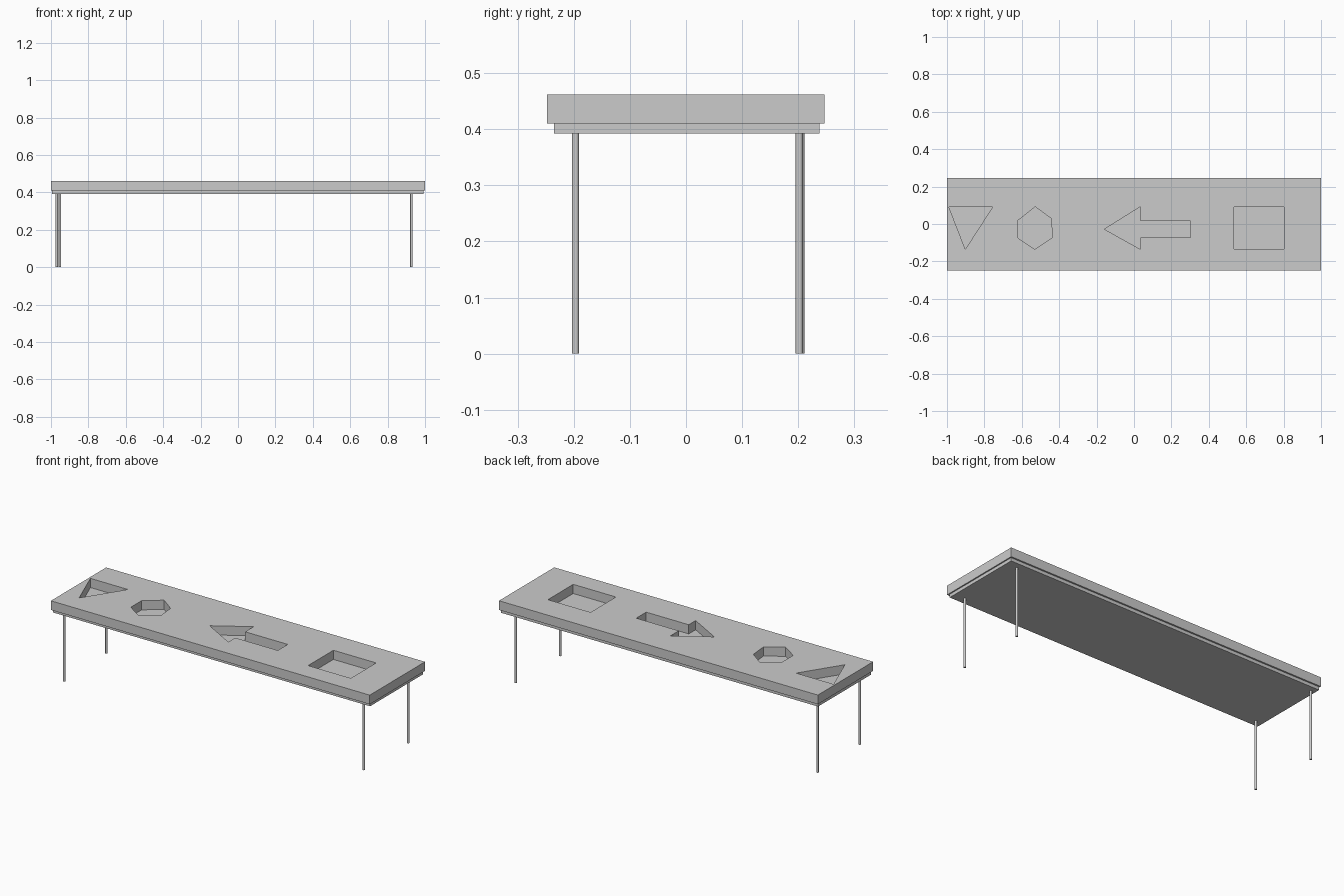
import bpy

if "Cube" in bpy.data.objects:
    bpy.data.objects.remove(bpy.data.objects["Cube"])

TOP, MID, LOW = 0.462, 0.41, 0.392


def rect(x0, x1, y0, y1):
    return [(x0, y0), (x1, y0), (x1, y1), (x0, y1)]


def slab(name, outlines, z0, z1):
    """Extruded flat panel; every outline after the first becomes a hole."""
    cu = bpy.data.curves.new(name, 'CURVE')
    cu.dimensions = '2D'
    cu.fill_mode = 'BOTH'
    cu.extrude = (z1 - z0) / 2
    for pts in outlines:
        sp = cu.splines.new('POLY')
        sp.points.add(len(pts) - 1)
        for p, (x, y) in zip(sp.points, pts):
            p.co = (x, y, 0, 1)
        sp.use_cyclic_u = True
        sp.use_smooth = False
    ob = bpy.data.objects.new(name, cu)
    ob.location.z = (z0 + z1) / 2
    bpy.context.collection.objects.link(ob)
    # turn into a plain mesh
    bpy.ops.object.select_all(action='DESELECT')
    ob.select_set(True)
    bpy.context.view_layer.objects.active = ob
    bpy.ops.object.convert(target='MESH')
    return ob


# Table top with shape-sorter cut-outs
triangle = [(-0.99, 0.092), (-0.755, 0.092), (-0.902, -0.135)]
hexagon = [(-0.528, 0.092), (-0.444, 0.03), (-0.435, -0.072),
           (-0.53, -0.135), (-0.619, -0.076), (-0.619, 0.02)]
arrow = [(-0.158, -0.028), (0.034, 0.092), (0.034, 0.016), (0.301, 0.016),
         (0.301, -0.073), (0.034, -0.073), (0.034, -0.135)]
square = rect(0.534, 0.802, -0.135, 0.092)
slab("table_top", [rect(-1, 1, -0.248, 0.247), triangle, hexagon, arrow, square], MID, TOP)

# Base board closing the cut-outs from below
slab("base_board", [rect(-0.995, 0.993, -0.235, 0.238)], LOW, MID)

# Thin round legs
legs = {"front_left_leg": (-0.952, -0.197), "front_right_leg": (0.927, -0.197),
        "back_left_leg": (-0.969, 0.205), "back_right_leg": (0.927, 0.202)}
for name, (x, y) in legs.items():
    bpy.ops.mesh.primitive_cylinder_add(vertices=16, radius=0.0065, depth=LOW,
                                        location=(x, y, LOW / 2))
    bpy.context.object.name = name
    bpy.ops.object.shade_smooth_by_angle()
